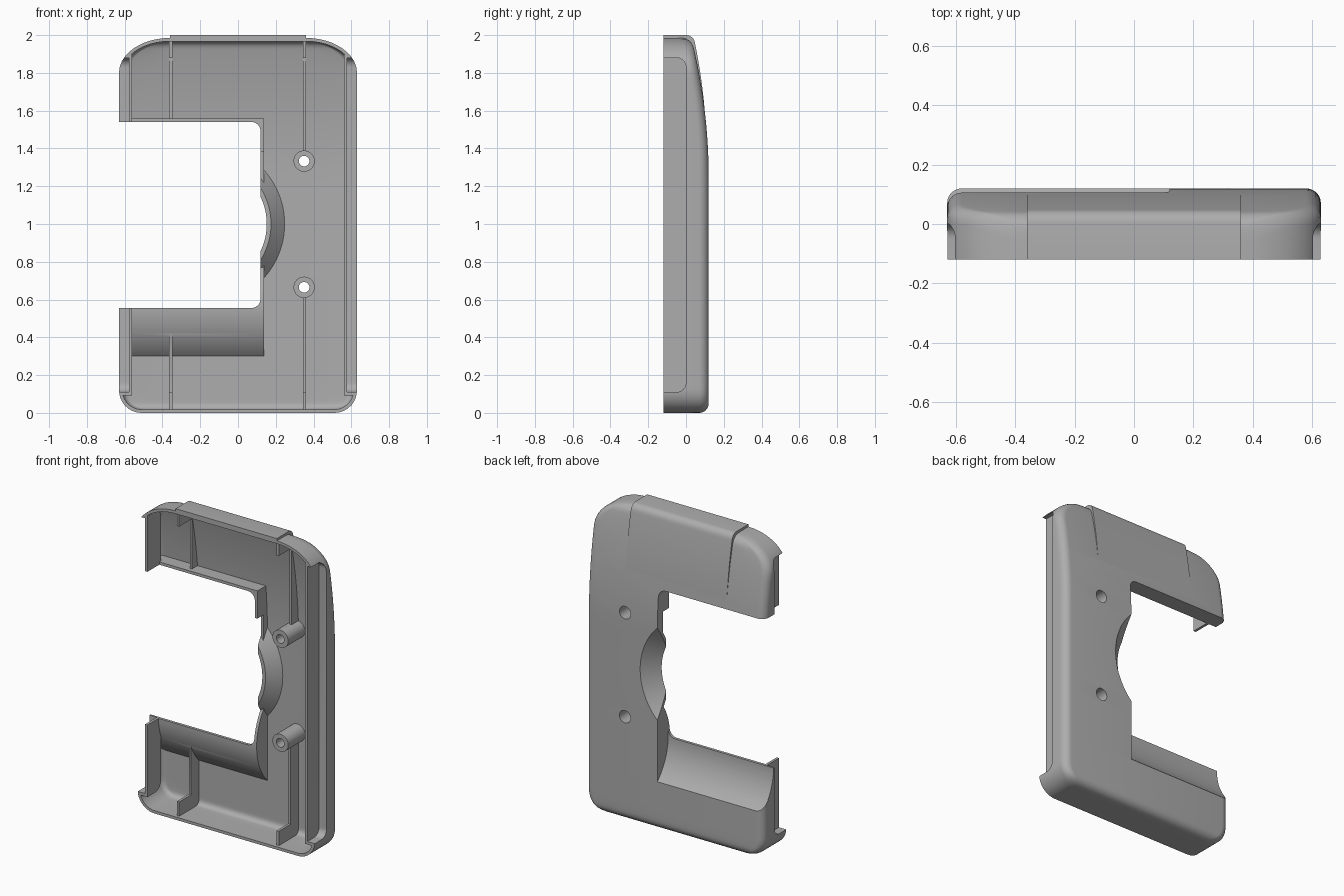
import bpy, bmesh, math
from mathutils import Matrix, Vector

old = bpy.data.objects.get("Cube")
if old:
    bpy.data.objects.remove(old, do_unlink=True)

FRONT, BACK, WALL = -0.12, 0.12, 0.018

grey = bpy.data.materials.new("moulded grey plastic")
grey.use_nodes = True
COLOUR = (0.42, 0.42, 0.42, 1)
grey.diffuse_color = COLOUR
grey.node_tree.nodes["Principled BSDF"].inputs["Base Color"].default_value = COLOUR


def make(name, bm):
    bmesh.ops.recalc_face_normals(bm, faces=bm.faces)
    mesh = bpy.data.meshes.new(name)
    bm.to_mesh(mesh)
    bm.free()
    mesh.materials.append(grey)
    ob = bpy.data.objects.new(name, mesh)
    bpy.context.collection.objects.link(ob)
    return ob


def combine(ob, tool, operation="DIFFERENCE"):
    """Apply a boolean and discard the tool."""
    mod = ob.modifiers.new("cut", "BOOLEAN")
    mod.operation, mod.solver, mod.object = operation, "EXACT", tool
    graph = bpy.context.evaluated_depsgraph_get()
    mesh = bpy.data.meshes.new_from_object(ob.evaluated_get(graph))
    ob.modifiers.clear()
    ob.data = mesh
    bpy.data.objects.remove(tool, do_unlink=True)


def box(lo, hi, axis=0, radius=0):
    """Box with the edges along one axis rounded."""
    bm = bmesh.new()
    bmesh.ops.create_cube(bm, size=1)
    lo, hi = Vector(lo), Vector(hi)
    for v in bm.verts:
        v.co = Vector([l + (h - l) * (c + 0.5) for l, h, c in zip(lo, hi, v.co)])
    if radius:
        edges = [e for e in bm.edges
                 if abs(e.verts[0].co[axis] - e.verts[1].co[axis]) > 1e-4]
        bmesh.ops.bevel(bm, geom=edges, offset=radius, segments=8,
                        affect="EDGES", profile=0.5)
    return make("tool", bm)


def cone(centre, axis, r1, r2, length, segments=48):
    """Cone along x or y, starting at the given point."""
    bm = bmesh.new()
    turn = Vector((0, 0, 1)).rotation_difference(Vector(axis)).to_matrix().to_4x4()
    middle = Vector(centre) + Vector(axis) * length / 2
    bmesh.ops.create_cone(bm, cap_ends=True, segments=segments, radius1=r1,
                          radius2=r2, depth=length,
                          matrix=Matrix.Translation(middle) @ turn)
    return make("tool", bm)


def arc(r, d):
    """Height lost on a round of radius r at distance d from its end."""
    return r - math.sqrt(max(0, r * r - (r - d) ** 2)) if d < r else 0


def back_curve(z):
    return BACK - 0.17 * max(0, z - 1.25) ** 2


def half_width(z, inset):
    low, high = inset, 1.985 - inset
    w = 0.63 - inset
    w -= arc(0.12 - inset, z - low)
    rise = 0.185 - inset
    if z > high - rise:
        t = min(1, (z - high + rise) / rise)
        w -= (0.27 - inset) * (1 - math.sqrt(1 - t * t))
    return w


def loft(name, low, high, section, count=56):
    """Skin a run of level sections, closed at both ends."""
    bm = bmesh.new()
    rings = []
    for i in range(count + 1):
        z = low + (high - low) * (1 - math.cos(math.pi * i / count)) / 2
        rings.append([bm.verts.new((x, y, z)) for x, y in section(z)])
    for a, b in zip(rings, rings[1:]):
        for j in range(len(a)):
            k = (j + 1) % len(a)
            bm.faces.new((a[j], a[k], b[k], b[j]))
    bm.faces.new(rings[0])
    bm.faces.new(rings[-1])
    return make(name, bm)


def case_body(name, inset, front):
    low, high, r = inset, 1.985 - inset, 0.05 - inset

    def section(z):
        w = half_width(z, inset)
        b = back_curve(z) - inset - arc(r, z - low) - arc(r, high - z)
        side = [(w - r + r * math.cos(a), b - r + r * math.sin(a))
                for a in [math.pi / 2 * i / 7 for i in range(8)]]
        half = [(w, front)] + side
        return half + [(-x, y) for x, y in reversed(half)]
    return loft(name, low, high, section)


# Outer case with the slightly raised panel at the top
def panel_section(z):
    b = back_curve(z) + 0.014 * (z - 1.6) / 0.4 - arc(0.035, 2 - z)
    return [(0.36, FRONT), (0.36, b), (-0.36, b), (-0.36, FRONT)]


shell = case_body("case_shell", 0, FRONT)
combine(shell, loft("tool", 1.5, 2.0, panel_section, 30), "UNION")

# Hollow interior; whatever is taken out of it stays as wall or rib
cavity = case_body("cavity", WALL, FRONT - 0.1)

# Window rims, deeper at the corners
for low, high, start in ((0.537, 1.558, 0.06), (1.38, 1.558, 0), (0.537, 0.61, 0)):
    combine(cavity, box((-1, start, low), (0.138, 0.5, high), 1,
                        0.06 if start else 0))
# Scoop wall and conical wall
combine(cavity, cone((-1, 0.353, 0.56), (1, 0, 0), 0.361, 0.361, 1.138, 96))
combine(cavity, cone((-0.18, 0.03, 1), (0, 1, 0), 0.355, 0.525, 0.17, 96))

# Side recess walls
for s in (-1, 1):
    xs = sorted((s * 0.56, s * 1))
    combine(cavity, box((xs[0], -0.5, 0.092), (xs[1], WALL, 1.898), 0, 0.06))

# Low ribs and taller end tabs
for x, top_start, bottom_end in ((-0.356, 1.55, 0.53), (0.352, 1.36, 0.64)):
    for low, high, start in ((top_start, 2, 0.03), (0, bottom_end, 0.02),
                             (1.88, 2, -0.1), (0, 0.11, -0.1)):
        combine(cavity, box((x - 0.008, start, low), (x + 0.008, 0.5, high)))

combine(shell, cavity)

# Openings through the shell: window, scoop, round notch and side recesses
combine(shell, box((-1, -0.5, 0.555), (0.12, 0.5, 1.54), 1, 0.05))
combine(shell, cone((-1, 0.353, 0.56), (1, 0, 0), 0.343, 0.343, 1.12, 96))
combine(shell, cone((-0.18, 0, 1), (0, 1, 0), 0.302, 0.502, 0.2, 96))
for s in (-1, 1):
    xs = sorted((s * 0.577, s * 1))
    combine(shell, box((xs[0], -0.5, 0.11), (xs[1], 0, 1.88), 0, 0.05))

# Screw bosses with stepped holes
parts = [shell]
for name, z in (("upper_screw_boss", 1.333), ("lower_screw_boss", 0.665)):
    at = 0.35
    combine(shell, cone((at, 0, z), (0, 1, 0), 0.04, 0.04, 0.3, 32))
    boss = cone((at, -0.07, z), (0, 1, 0), 0.056, 0.056, 0.175)
    boss.name = name
    combine(boss, cone((at, -0.3, z), (0, 1, 0), 0.028, 0.028, 0.6, 32))
    combine(boss, cone((at, 0, z), (0, 1, 0), 0.04, 0.04, 0.3, 32))
    parts.append(boss)

# Smooth the rounds, keep the edges crisp
bpy.ops.object.select_all(action="DESELECT")
for ob in parts:
    ob.select_set(True)
bpy.context.view_layer.objects.active = shell
bpy.ops.object.shade_smooth_by_angle(angle=math.radians(30))
